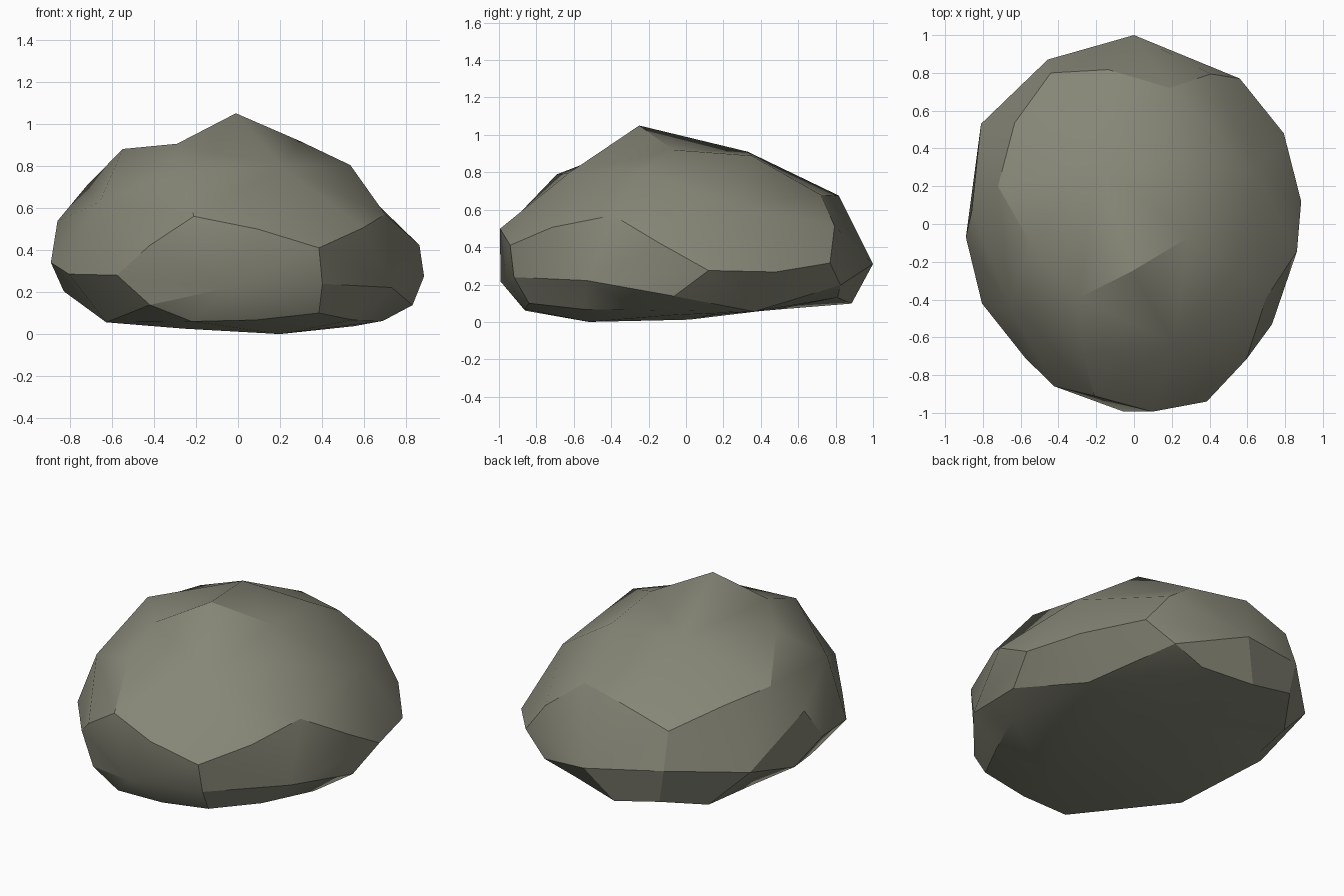
import bpy
import bmesh
import math
from mathutils import Vector

default = bpy.data.objects.get("Cube")
if default:
    bpy.data.objects.remove(default, do_unlink=True)


def stone_material():
    mat = bpy.data.materials.new("olive grey stone")
    colour = (.24, .24, .185, 1)
    mat.diffuse_color = colour
    mat.use_nodes = True
    bsdf = mat.node_tree.nodes["Principled BSDF"]
    bsdf.inputs["Base Color"].default_value = colour
    bsdf.inputs["Roughness"].default_value = .9
    return mat


# Corner rings of a distorted dodecahedron, from the crown to the base
crown = [(-.29, -.39, .905), (.29, -.07, .92), (.19, .72, .68),
         (-.44, .8, .58), (-.72, .2, .705)]
shoulder = [(-.21, -.91, .56), (.7, -.39, .57), (.56, .77, .315),
            (-.42, .86, .16), (-.89, -.07, .34)]
waist = [(.385, -.94, .41), (.885, .12, .275), (.18, .81, .13),
         (-.67, .3, .12), (-.575, -.71, .28)]
base = [(.385, -.84, .1), (.69, -.24, .063), (.4, .13, .035),
        (-.28, -.1, .03), (-.22, -.86, .06)]

# Points that stand out more than the general bulge
peak = Vector((-.01, -.25, 1.05))
special_centres = {
    "crown": (-.2, .33, .91),
    "base": (.2, -.52, 0),
    "upper2": (0, 1, .31),
    "upper3": (-.81, .53, .32),
}


def bulge(points, amount):
    """Average of some points, pushed out from the middle of the stone."""
    mid = sum(points, Vector()) / len(points)
    outward = Vector((mid.x / .8, mid.y, (mid.z - .42) / .35)).normalized()
    if mid.z < .13:
        amount *= .25
    return mid + outward * amount


def build_stone():
    bm = bmesh.new()
    C, S, W, B = ([bm.verts.new(p) for p in ring]
                  for ring in (crown, shoulder, waist, base))

    # Twelve five-sided facets
    facets = {"crown": C, "base": B}
    for k in range(5):
        n = (k + 1) % 5
        facets[f"upper{k}"] = [C[k], S[k], W[k], S[n], C[n]]
        facets[f"lower{k}"] = [S[k], W[k - 1], B[k - 1], B[k], W[k]]

    # Bulged edge midpoints, shared by neighbouring facets
    mids = {frozenset((C[0], C[1])): bm.verts.new(peak)}

    def midpoint(a, b):
        key = frozenset((a, b))
        if key not in mids:
            length = (a.co - b.co).length
            mids[key] = bm.verts.new(bulge([a.co, b.co], .115 * length))
        return mids[key]

    # Each facet becomes five quads around a raised centre
    for name, ring in facets.items():
        spot = special_centres.get(name)
        if spot is None:
            spot = bulge([v.co for v in ring], .155)
        centre = bm.verts.new(spot)
        for i, corner in enumerate(ring):
            after = midpoint(corner, ring[(i + 1) % 5])
            before = midpoint(ring[i - 1], corner)
            bm.faces.new((corner, after, centre, before))

    # Rest the stone on the ground
    lowest = min(v.co.z for v in bm.verts)
    for v in bm.verts:
        v.co.z -= lowest
    bmesh.ops.recalc_face_normals(bm, faces=bm.faces)

    mesh = bpy.data.meshes.new("boulder")
    bm.to_mesh(mesh)
    bm.free()
    mesh.materials.append(stone_material())
    obj = bpy.data.objects.new("boulder", mesh)
    bpy.context.collection.objects.link(obj)
    return obj


boulder = build_stone()
bpy.ops.object.select_all(action="DESELECT")
boulder.select_set(True)
bpy.context.view_layer.objects.active = boulder
bpy.ops.object.shade_smooth_by_angle(angle=math.radians(30))
